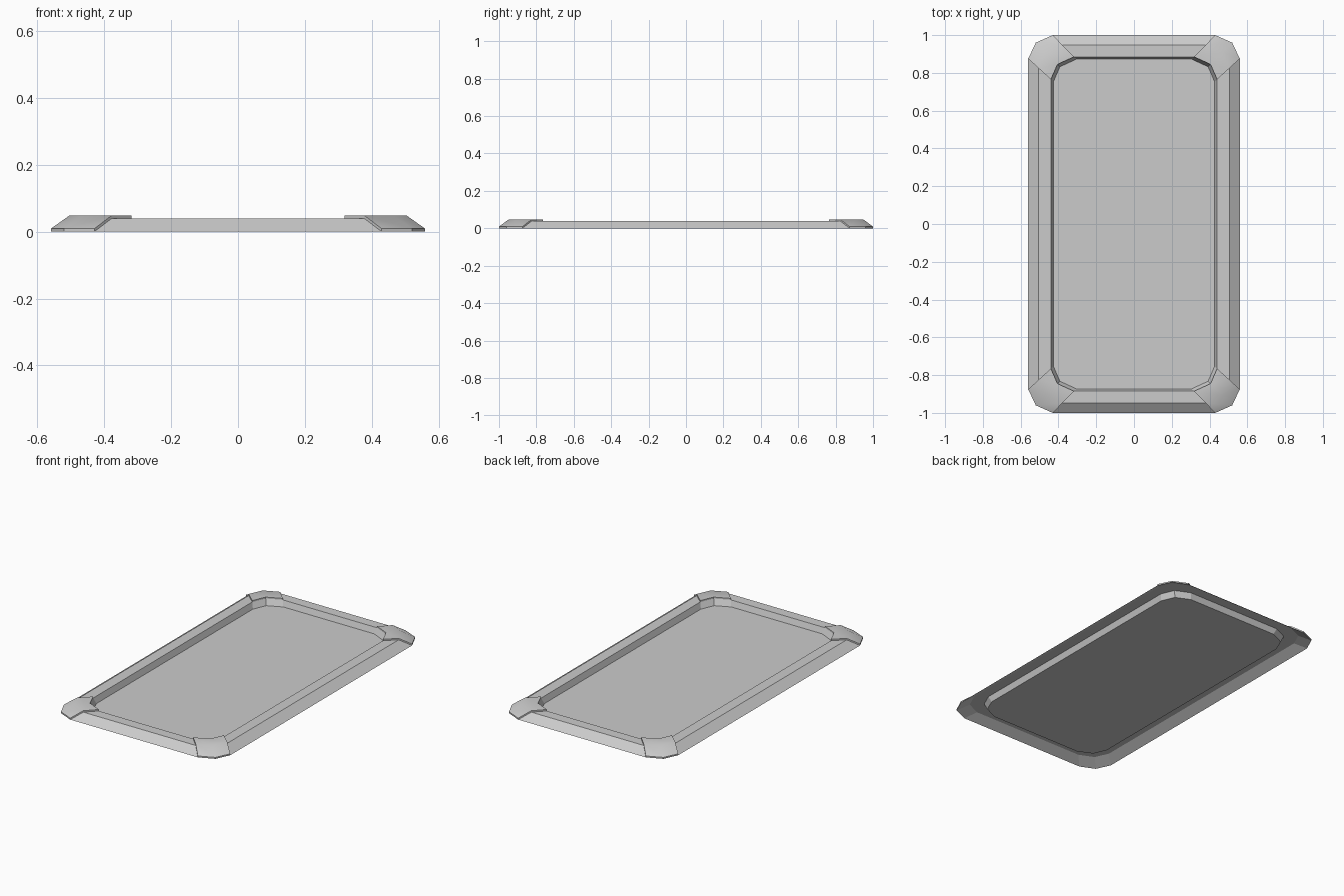
import bpy
import bmesh
import math
from mathutils import Vector

cube = bpy.data.objects.get("Cube")
if cube:
    bpy.data.objects.remove(cube, do_unlink=True)

grey = bpy.data.materials.new("plain_grey")
grey.use_nodes = True
grey.diffuse_color = (0.6, 0.6, 0.6, 1)
grey.node_tree.nodes["Principled BSDF"].inputs["Base Color"].default_value = (0.6, 0.6, 0.6, 1)

# Chamfered corner: outer edge and matching inner edge of the rim
OUTER = [Vector(p) for p in ((0.56, 0.875), (0.52, 0.96), (0.43, 1.0))]
INNER = [Vector(p) for p in ((0.44, 0.765), (0.405, 0.845), (0.318, 0.885))]
SLOPE = 0.46    # share of the rim width taken by the outer slope
RIM = 0.039     # height of the rim
PAD = 0.009     # thickness of the corner guards


def station(i, t, z, sx=1, sy=1):
    """Point on corner station i, t across the rim from outside to inside."""
    p = OUTER[i].lerp(INNER[i], t)
    return (p.x * sx, p.y * sy, z)


def make_object(name, bm):
    bmesh.ops.recalc_face_normals(bm, faces=bm.faces)
    mesh = bpy.data.meshes.new(name)
    bm.to_mesh(mesh)
    bm.free()
    mesh.materials.append(grey)
    obj = bpy.data.objects.new(name, mesh)
    bpy.context.collection.objects.link(obj)
    return obj


def bridge(bm, a, b, closed=True):
    n = len(a)
    for i in range(n if closed else n - 1):
        j = (i + 1) % n
        bm.faces.new((a[i], a[j], b[j], b[i]))


# Thin tray: hollow sloping rim around a sunken flat panel
bm = bmesh.new()
tray_profile = [(1.08, 0), (0.97, RIM - 0.004), (SLOPE, RIM - 0.004), (0, 0),
                (SLOPE, RIM), (1, RIM), (1.11, 0.004)]
rings = []
for t, z in tray_profile:
    ring = []
    for sx, sy in ((1, 1), (-1, 1), (-1, -1), (1, -1)):
        order = (0, 1, 2) if sx * sy > 0 else (2, 1, 0)
        ring += [bm.verts.new(station(i, t, z, sx, sy)) for i in order]
    rings.append(ring)
for a, b in zip(rings, rings[1:]):
    bridge(bm, a, b)
bm.faces.new(rings[0])
bm.faces.new(rings[-1])
make_object("tray", bm)

# Four raised guards wrapped over the rim corners
guard_profile = [(0, 0), (0, PAD), (SLOPE, RIM + PAD), (1, RIM + PAD), (1, RIM), (SLOPE, RIM)]
for end, sy in (("front", -1), ("back", 1)):
    for side, sx in (("left", 1), ("right", -1)):
        bm = bmesh.new()
        loops = [[bm.verts.new(station(i, t, z, sx, sy)) for t, z in guard_profile]
                 for i in range(len(OUTER))]
        for a, b in zip(loops, loops[1:]):
            bridge(bm, a, b)
        # End caps split into slope and flat parts
        for loop in (loops[0], loops[-1]):
            o, lip, top, top_in, low_in, low = loop
            bm.faces.new((o, lip, top, low))
            bm.faces.new((low, top, top_in, low_in))
        guard = make_object(f"{end}_{side}_corner_guard", bm)
        bpy.ops.object.select_all(action="DESELECT")
        guard.select_set(True)
        bpy.context.view_layer.objects.active = guard
        bpy.ops.object.shade_smooth_by_angle(angle=math.radians(40))
